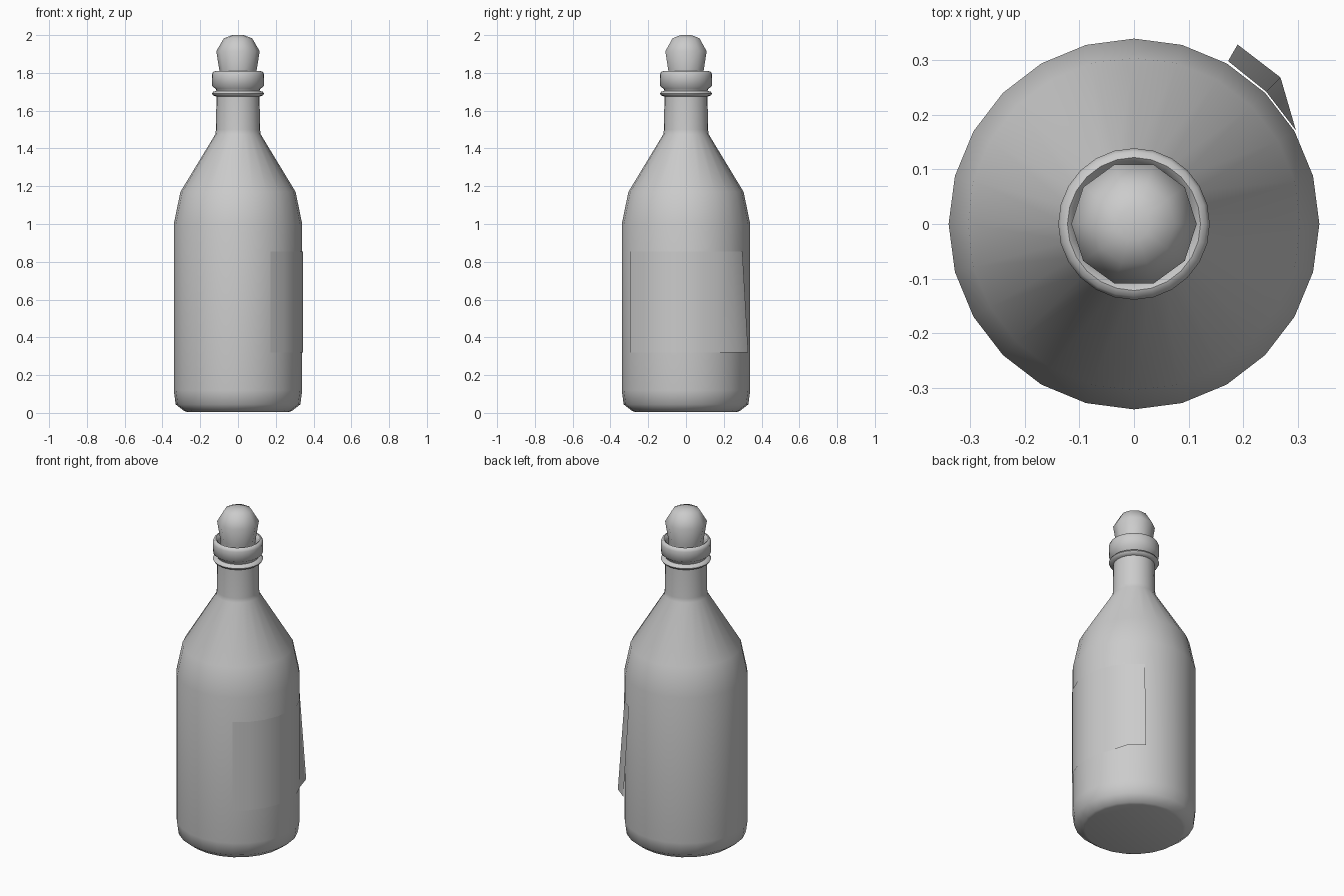
import bpy, bmesh
from math import sin, cos, radians, pi

if "Cube" in bpy.data.objects:
    bpy.data.objects.remove(bpy.data.objects["Cube"])


def finish(name, bm, angle):
    me = bpy.data.meshes.new(name)
    bm.to_mesh(me)
    bm.free()
    ob = bpy.data.objects.new(name, me)
    bpy.context.collection.objects.link(ob)
    bpy.ops.object.select_all(action='DESELECT')
    ob.select_set(True)
    bpy.context.view_layer.objects.active = ob
    bpy.ops.object.shade_smooth_by_angle(angle=radians(angle))
    return ob


def lathe(name, profile, sides, angle=50):
    """Revolve (radius, z) points about z; radius 0 makes a pole."""
    bm = bmesh.new()
    rings = []
    for r, z in profile:
        n = sides if r > 0 else 1
        rings.append([bm.verts.new((r * cos(2 * pi * i / sides),
                                    r * sin(2 * pi * i / sides), z)) for i in range(n)])
    for a, b in zip(rings, rings[1:]):
        for i in range(sides):
            j = (i + 1) % sides
            if len(a) == 1:
                bm.faces.new((a[0], b[j], b[i]))
            elif len(b) == 1:
                bm.faces.new((a[i], a[j], b[0]))
            else:
                bm.faces.new((a[i], a[j], b[j], b[i]))
    return finish(name, bm, angle)


# Glass body with neck ring and rounded lip
lathe("bottle", [
    (0, 0.005), (0.27, 0.005), (0.285, 0.01), (0.33, 0.045), (0.34, 0.12),
    (0.34, 1.0), (0.305, 1.17), (0.12, 1.475), (0.117, 1.50), (0.114, 1.675),
    (0.132, 1.68), (0.138, 1.69), (0.132, 1.70), (0.115, 1.705),
    (0.118, 1.715), (0.137, 1.73), (0.139, 1.79), (0.133, 1.805),
    (0.122, 1.809), (0.112, 1.80), (0.106, 1.78), (0.104, 1.72)], 24)

# Bulbous cork stopper
lathe("cork", [
    (0, 1.70), (0.09, 1.70), (0.098, 1.81), (0.115, 1.915),
    (0.075, 1.983), (0.03, 2.0), (0, 2.0)], 10)

# Paper label on the right side, its rear lower corner peeling away
bm = bmesh.new()
columns = []
for deg in range(-60, 61, 15):
    a = radians(deg)
    low = 0.38 if deg >= 45 else 0.343
    high = 0.345 if deg == 60 else 0.343
    columns.append([bm.verts.new((r * cos(a), r * sin(a), z))
                    for r, z in ((low, 0.32), (high, 0.855))])
for p, q in zip(columns, columns[1:]):
    bm.faces.new((p[0], q[0], q[1], p[1]))
finish("label", bm, 30)
